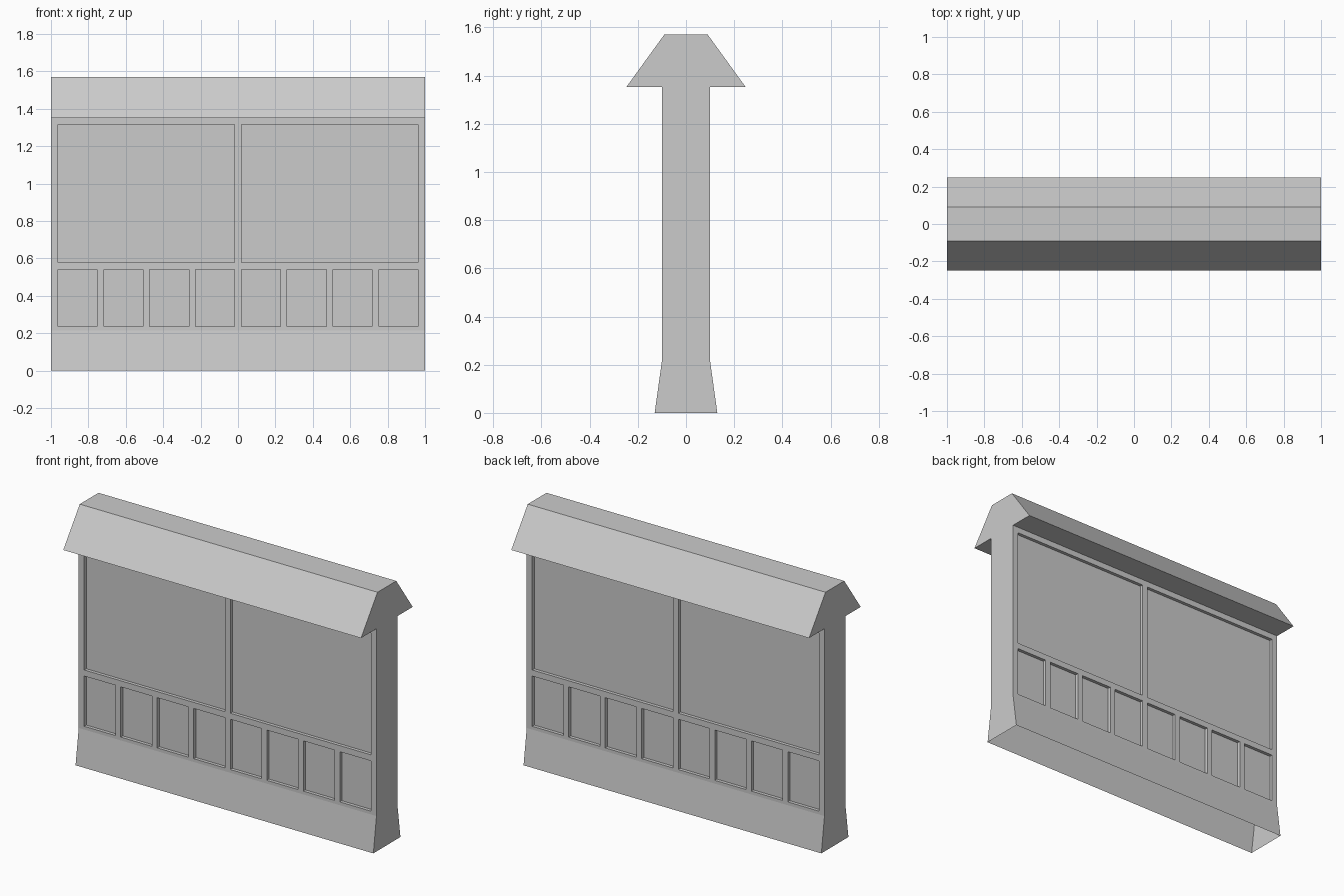
import bpy, bmesh

if "Cube" in bpy.data.objects:
    bpy.data.objects.remove(bpy.data.objects["Cube"])

GAP = 0.036            # width of the frame bars
EDGE = 0.963           # outer limit of the panels in x
WALL = 0.10            # half thickness of the wall
RECESS = 0.02          # panel depth


def add_object(name, bm):
    bmesh.ops.recalc_face_normals(bm, faces=bm.faces)
    mesh = bpy.data.meshes.new(name)
    bm.to_mesh(mesh)
    bm.free()
    obj = bpy.data.objects.new(name, mesh)
    bpy.context.collection.objects.link(obj)
    return obj


def add_box(bm, x0, x1, y0, y1, z0, z1):
    verts = bmesh.ops.create_cube(bm, size=1)["verts"]
    for v in verts:
        v.co = (x1 if v.co.x > 0 else x0,
                y1 if v.co.y > 0 else y0,
                z1 if v.co.z > 0 else z0)


# Wall: flared base, straight shaft and sloped cap as one extruded profile
half = [(0.13, 0), (WALL, 0.215), (WALL, 1.352), (0.248, 1.352), (0.09, 1.57)]
profile = half + [(-y, z) for y, z in reversed(half)]
bm = bmesh.new()
face = bm.faces.new([bm.verts.new((-1, y, z)) for y, z in profile])
ext = bmesh.ops.extrude_face_region(bm, geom=[face], use_keep_orig=True)
moved = [g for g in ext["geom"] if isinstance(g, bmesh.types.BMVert)]
bmesh.ops.translate(bm, verts=moved, vec=(2, 0, 0))
wall = add_object("panelled_wall", bm)

# Panel cutters: a row of eight small and a row of two large, on both sides
bm = bmesh.new()
for count, z0, z1 in ((8, 0.235, 0.54), (2, 0.577, 1.316)):
    width = (2 * EDGE - GAP * (count - 1)) / count
    for i in range(count):
        x = -EDGE + i * (width + GAP)
        for y0, y1 in ((-0.2, RECESS - WALL), (WALL - RECESS, 0.2)):
            add_box(bm, x, x + width, y0, y1, z0, z1)
cutter = add_object("panel_cutter", bm)
cutter.hide_render = True

# Carve the panels into the wall
mod = wall.modifiers.new("recesses", "BOOLEAN")
mod.object = cutter
mod.operation = "DIFFERENCE"
mod.solver = "EXACT"
deps = bpy.context.evaluated_depsgraph_get()
carved = bpy.data.meshes.new_from_object(wall.evaluated_get(deps))
wall.modifiers.clear()
wall.data = carved
bpy.data.objects.remove(cutter)

# Open underside
bm = bmesh.new()
bm.from_mesh(carved)
under = [f for f in bm.faces if all(abs(v.co.z) < 1e-4 for v in f.verts)]
bmesh.ops.delete(bm, geom=under, context="FACES_ONLY")
bm.to_mesh(carved)
bm.free()
